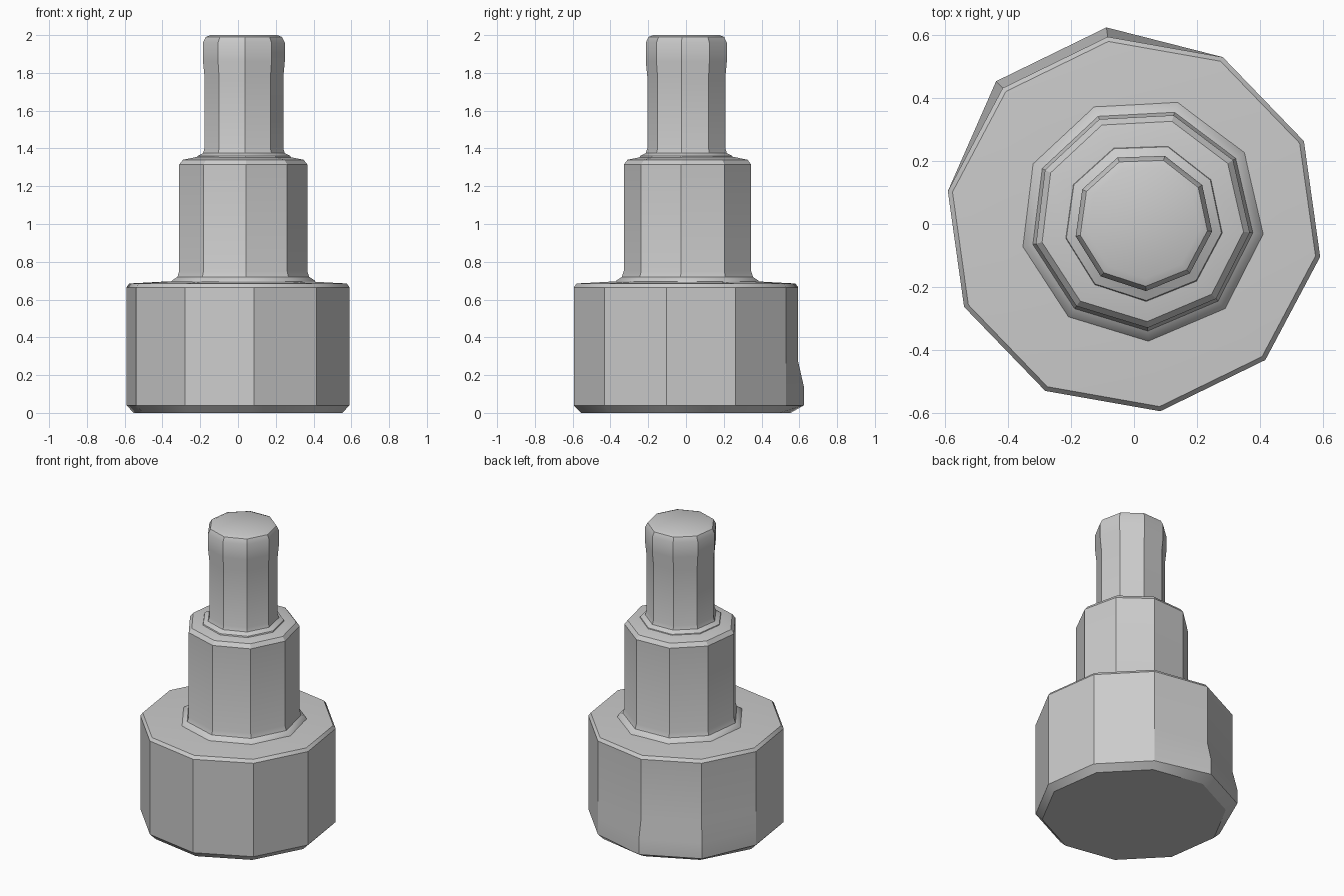
import bpy, bmesh, math

cube = bpy.data.objects.get("Cube")
if cube:
    bpy.data.objects.remove(cube, do_unlink=True)

grey = bpy.data.materials.new("plain_grey")
grey.use_nodes = True
COLOUR = (0.6, 0.6, 0.6, 1)
grey.diffuse_color = COLOUR
grey.node_tree.nodes["Principled BSDF"].inputs["Base Color"].default_value = COLOUR


def tier(name, sides, phase, centre, profile, bevel, bulge=None):
    """Stack polygon rings (radius, height), cap both ends and soften the edges."""
    bm = bmesh.new()
    rings = []
    for radius, z in profile:
        ring = []
        for i in range(sides):
            angle = math.radians(phase) + math.tau * i / sides
            r = radius + (bulge(i, z) if bulge else 0)
            ring.append(bm.verts.new((centre[0] + r * math.cos(angle),
                                      centre[1] + r * math.sin(angle), z)))
        rings.append(ring)
    for low, high in zip(rings, rings[1:]):
        for i in range(sides):
            j = (i + 1) % sides
            bm.faces.new((low[i], low[j], high[j], high[i]))
    bm.faces.new(rings[0][::-1])
    bm.faces.new(rings[-1])
    # Round the upright corners and the rims
    edges = [e for e in bm.edges if e.calc_face_angle(0) > math.radians(25)]
    bmesh.ops.bevel(bm, geom=edges, offset=bevel, segments=2, profile=0.5,
                    affect='EDGES', clamp_overlap=True)
    bmesh.ops.recalc_face_normals(bm, faces=bm.faces)
    mesh = bpy.data.meshes.new(name)
    bm.to_mesh(mesh)
    bm.free()
    mesh.materials.append(grey)
    obj = bpy.data.objects.new(name, mesh)
    bpy.context.collection.objects.link(obj)
    bpy.ops.object.select_all(action='DESELECT')
    obj.select_set(True)
    bpy.context.view_layer.objects.active = obj
    bpy.ops.object.shade_smooth_by_angle(angle=math.radians(30))
    return obj


def low_lump(i, z):
    # Slight swelling low on the back right corners
    return 0.03 if i in (3, 4) and 0.03 < z < 0.2 else 0


# Wide ten-sided foot
tier("base_block", 10, -10, (0, 0),
     [(0.56, 0), (0.6, 0.04), (0.6, 0.14), (0.6, 0.27), (0.6, 0.665), (0.585, 0.685), (0.4, 0.695)],
     0.012, low_lump)

# Nine-sided collar with a small fillet at its foot
tier("middle_collar", 9, -7, (0.025, 0.015),
     [(0.4, 0.67), (0.385, 0.7), (0.355, 0.72), (0.345, 0.75), (0.345, 1.315),
      (0.325, 1.34), (0.25, 1.355)], 0.012)

# Slim top post, flaring a little near its end
tier("top_post", 9, -8, (0.03, 0.007),
     [(0.26, 1.335), (0.25, 1.36), (0.22, 1.375), (0.212, 1.4), (0.212, 1.78),
      (0.22, 1.86), (0.22, 1.96), (0.205, 1.99), (0.18, 2.0)], 0.01)
